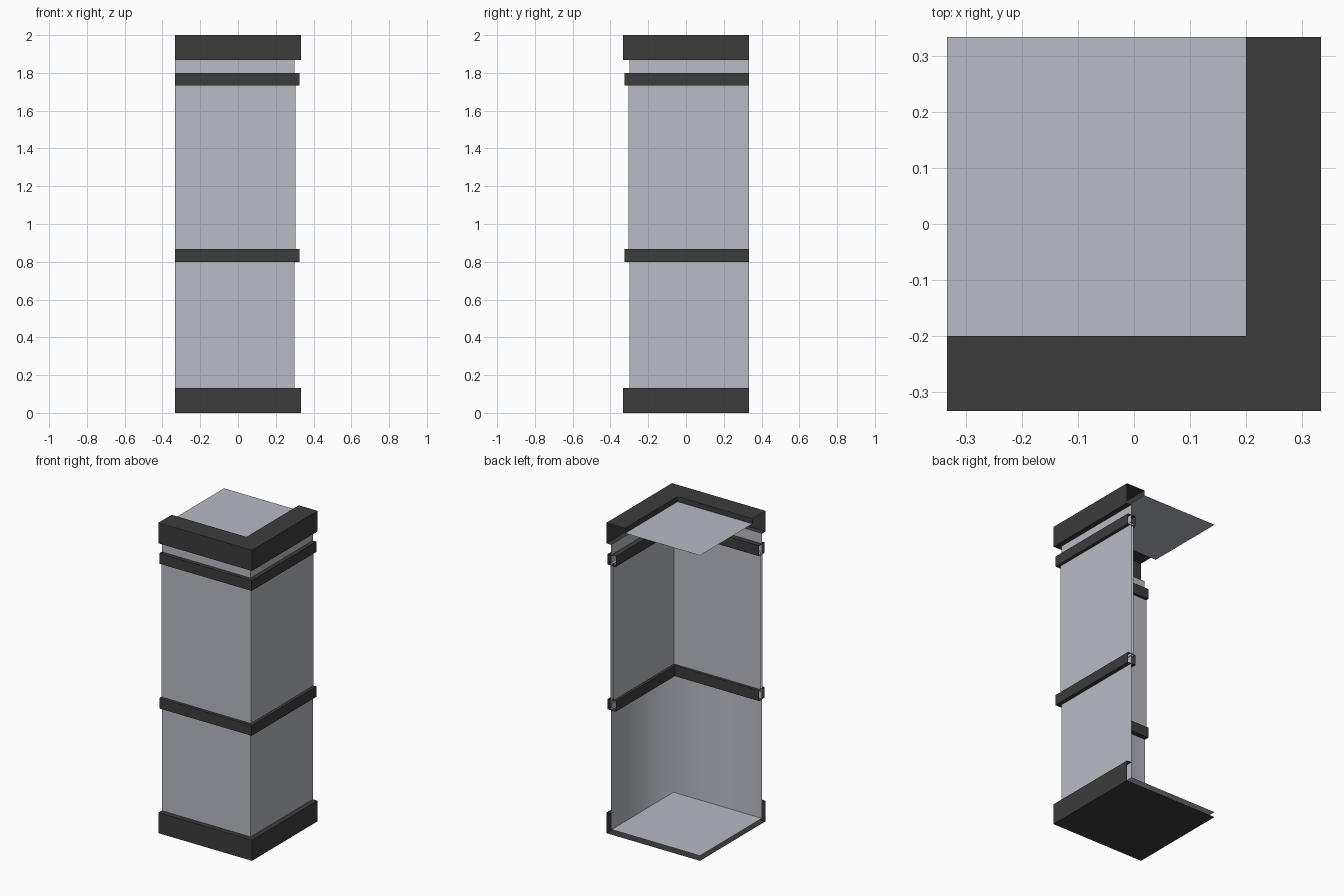
import bpy

cube = bpy.data.objects.get("Cube")
if cube:
    bpy.data.objects.remove(cube, do_unlink=True)

EDGE = 0.333     # half width of the module
WALL = 0.30      # distance of the wall from the centre


def material(name, color):
    mat = bpy.data.materials.new(name)
    mat.use_nodes = True
    mat.diffuse_color = color
    mat.node_tree.nodes["Principled BSDF"].inputs["Base Color"].default_value = color
    return mat


PALE = material("pale grey panel", (0.48, 0.497, 0.55, 1))
DARK = material("dark grey trim", (0.045, 0.045, 0.045, 1))


def add_mesh(name, verts, faces, mat):
    mesh = bpy.data.meshes.new(name)
    mesh.from_pydata(verts, [], faces)
    mesh.materials.append(mat)
    obj = bpy.data.objects.new(name, mesh)
    bpy.context.collection.objects.link(obj)
    return obj


def corner_sweep(name, profile, mat, closed=False):
    """Sweep an (offset, height) profile around the front left corner."""
    verts = []
    for d, z in profile:
        verts += [(-EDGE, -d, z), (d, -d, z), (d, EDGE, z)]
    n = len(profile)
    faces = []
    for i in range(n if closed else n - 1):
        a, b = 3 * i, 3 * ((i + 1) % n)
        for k in range(2):
            faces.append((a + k, a + k + 1, b + k + 1, b + k))
    return add_mesh(name, verts, faces, mat)


def box_profile(outer, inner, low, high):
    return [(outer, low), (outer, high), (inner, high), (inner, low)]


def sheet(name, reach, z, mat, down=False):
    """Flat square from the open back corner out to the given reach."""
    verts = [(-EDGE, -reach, z), (reach, -reach, z), (reach, EDGE, z), (-EDGE, EDGE, z)]
    return add_mesh(name, verts, [(3, 2, 1, 0) if down else (0, 1, 2, 3)], mat)


# Base: underside, skirting and raised floor
sheet("base_underside", EDGE, 0, DARK, down=True)
corner_sweep("base_skirting", [(EDGE, 0), (EDGE, 0.133), (WALL, 0.133)], DARK)
sheet("floor", WALL - 0.003, 0.033, PALE)

# Walls: thin outer skin, softly shaded lower lining, thicker upper panel
corner_sweep("wall_skin", [(WALL, 0.033), (WALL, 1.867)], PALE)
lining = corner_sweep("lower_lining", [(WALL - 0.003, 0.8), (WALL - 0.003, 0.033)], PALE)
for poly in lining.data.polygons:
    poly.use_smooth = True
corner_sweep("upper_panel", box_profile(0.305, 0.285, 0.85, 1.75), PALE, closed=True)

# Hollow rails clasping the walls
for name, low in (("middle_rail", 0.8), ("upper_rail", 1.733)):
    corner_sweep(name, box_profile(0.325, 0.267, low, low + 0.067), DARK, closed=True)

# Top: open-backed cornice around a sunken ceiling
corner_sweep("cornice", [(WALL, 1.867), (EDGE, 1.867), (EDGE, 2), (0.2, 2), (0.2, 1.967)], DARK)
sheet("ceiling", 0.2, 1.967, PALE)
